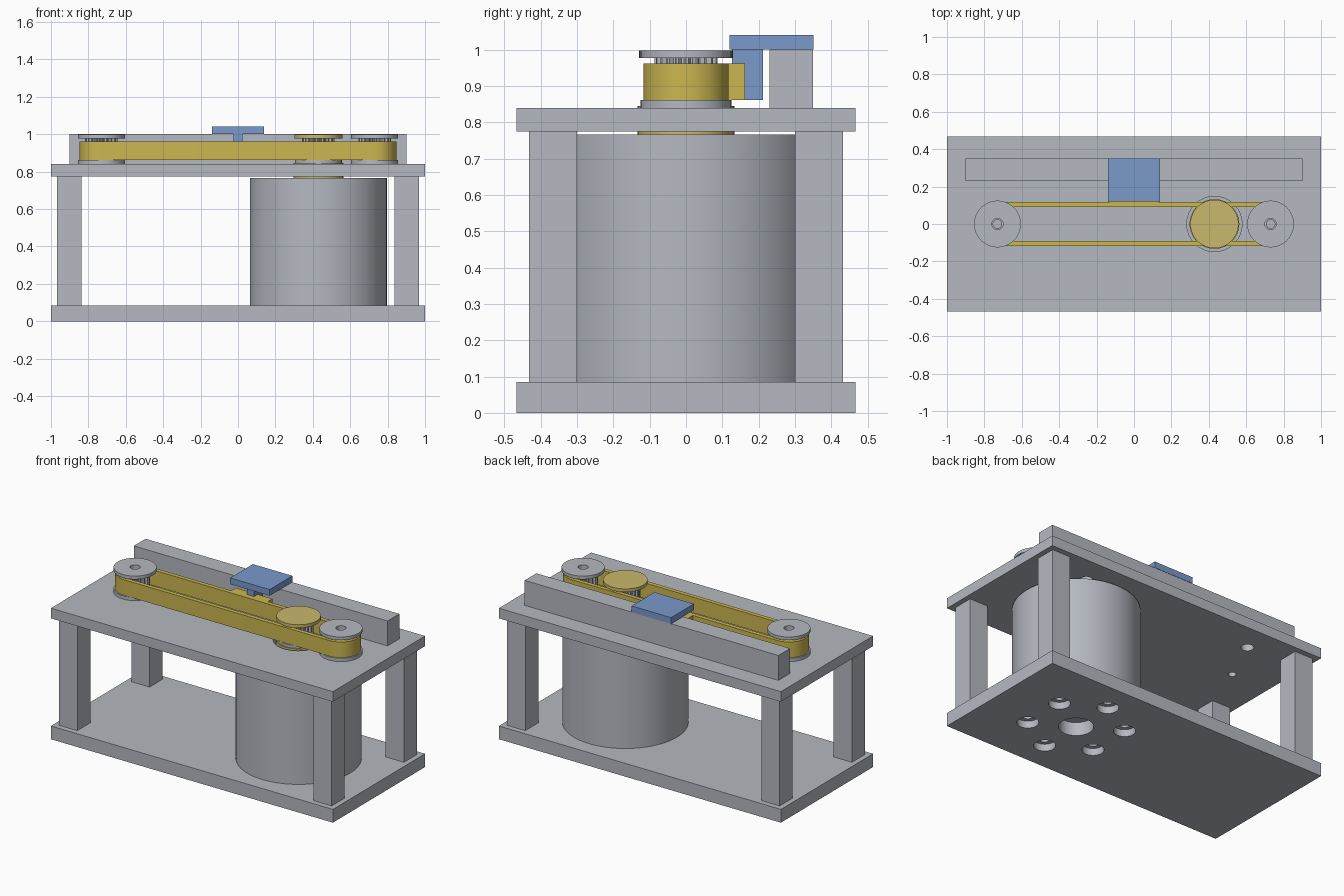
import bpy, bmesh
from math import sin, cos, pi, radians

cube = bpy.data.objects.get("Cube")
if cube:
    bpy.data.objects.remove(cube, do_unlink=True)


def material(name, rgb):
    m = bpy.data.materials.new(name)
    m.use_nodes = True
    m.diffuse_color = (*rgb, 1)
    m.node_tree.nodes["Principled BSDF"].inputs["Base Color"].default_value = (*rgb, 1)
    return m


GREY = material("light grey metal", (0.46, 0.485, 0.53))
YELLOW = material("belt yellow", (0.60, 0.47, 0.08))
BRASS = material("pale yellow", (0.58, 0.48, 0.15))
BLUE = material("carriage blue", (0.195, 0.32, 0.60))


def finish(bm, name, mat):
    bmesh.ops.recalc_face_normals(bm, faces=bm.faces)
    mesh = bpy.data.meshes.new(name)
    bm.to_mesh(mesh)
    bm.free()
    mesh.materials.append(mat)
    ob = bpy.data.objects.new(name, mesh)
    bpy.context.collection.objects.link(ob)
    return ob


def activate(ob):
    bpy.ops.object.select_all(action='DESELECT')
    ob.select_set(True)
    bpy.context.view_layer.objects.active = ob


def smooth(ob):
    activate(ob)
    bpy.ops.object.shade_smooth_by_angle(angle=radians(30))
    return ob


def box(name, mat, x, y, z):
    """Box spanning the three (low, high) ranges."""
    bm = bmesh.new()
    bmesh.ops.create_cube(bm, size=1)
    for v in bm.verts:
        v.co = [r[0] if c < 0 else r[1] for c, r in zip(v.co, (x, y, z))]
    return finish(bm, name, mat)


def cylinder(name, mat, x, y, r, z0, z1, sides=64):
    bm = bmesh.new()
    bmesh.ops.create_cone(bm, cap_ends=True, segments=sides, radius1=r,
                          radius2=r, depth=z1 - z0)
    bmesh.ops.translate(bm, verts=bm.verts, vec=(x, y, (z0 + z1) / 2))
    return smooth(finish(bm, name, mat))


def tube(name, mat, outer, inner, z0, z1):
    """Hollow prism between two outlines with equal point counts."""
    bm = bmesh.new()
    loops = [[bm.verts.new((*p, z)) for p in outline]
             for outline, z in ((outer, z0), (outer, z1), (inner, z1), (inner, z0))]
    n = len(outer)
    for k in range(4):
        a, b = loops[k], loops[(k + 1) % 4]
        for i in range(n):
            j = (i + 1) % n
            bm.faces.new((a[i], a[j], b[j], b[i]))
    return smooth(finish(bm, name, mat))


def circle(x, r, n=48):
    return [(x + r * cos(2 * pi * i / n), r * sin(2 * pi * i / n)) for i in range(n)]


def gear(x, r, depth, teeth):
    n = teeth * 4
    return [(x + (r - depth * (i % 4 > 1)) * cos(2 * pi * i / n),
             (r - depth * (i % 4 > 1)) * sin(2 * pi * i / n)) for i in range(n)]


def stadium(half, r, n=24):
    right = [(half + r * sin(pi * i / n), -r * cos(pi * i / n)) for i in range(n + 1)]
    return right + [(-x, -y) for x, y in right]


def drill(ob, holes):
    """Cut round holes given as (x, y, radius, z0, z1)."""
    for x, y, r, z0, z1 in holes:
        cutter = cylinder("cutter", GREY, x, y, r, z0, z1, 32)
        cutter.hide_render = True
        mod = ob.modifiers.new("hole", 'BOOLEAN')
        mod.operation = 'DIFFERENCE'
        mod.solver = 'EXACT'
        mod.object = cutter
        activate(ob)
        bpy.ops.object.modifier_apply(modifier=mod.name)
        bpy.data.objects.remove(cutter, do_unlink=True)
    smooth(ob)


MOTOR_X, PULLEY_X = 0.43, 0.73
FLOOR, DECK = 0.085, 0.84

# Base plate with a centre hole and a ring of counterbored screw holes
base = box("base_plate", GREY, (-1, 1), (-0.467, 0.467), (0, FLOOR))
holes = [(MOTOR_X, 0, 0.1, -0.1, 0.2)]
for k in range(6):
    a = radians(30 + 60 * k)
    x, y = MOTOR_X + 0.28 * cos(a), 0.28 * sin(a)
    holes += [(x, y, 0.063, -0.1, 0.045), (x, y, 0.036, -0.1, 0.2)]
drill(base, holes)

# Top plate with the motor opening, shaft holes and rail screw holes
top = box("top_plate", GREY, (-1, 1), (-0.467, 0.467), (0.775, DECK))
holes = [(MOTOR_X, 0, 0.148, 0.7, 0.9)]
for s in (-1, 1):
    holes += [(s * PULLEY_X, 0, 0.023, 0.7, 0.9), (s * 0.6, 0.29, 0.037, 0.7, 0.9)]
drill(top, holes)

# Four legs
for sx, side in ((-1, "right"), (1, "left")):
    for sy, end in ((-1, "front"), (1, "back")):
        box(f"{end}_{side}_leg", GREY, sorted((sx * 0.837, sx * 0.967)),
            sorted((sy * 0.3, sy * 0.432)), (FLOOR, 0.775))

# Motor and its output boss
cylinder("motor_body", GREY, MOTOR_X, 0, 0.366, FLOOR, 0.766, 96)
cylinder("motor_boss", BRASS, MOTOR_X, 0, 0.133, 0.766, 0.845)

# Toothed drive pulley on the motor
cylinder("drive_lower_flange", GREY, MOTOR_X, 0, 0.125, 0.845, 0.862)
tube("drive_hub", GREY, gear(MOTOR_X, 0.087, 0.012, 20), circle(MOTOR_X, 0.03, 80),
     0.862, 0.977)
cylinder("drive_upper_flange", BRASS, MOTOR_X, 0, 0.129, 0.977, 0.998)

# Two toothed idler pulleys with open bores
for s, side in ((-1, "right"), (1, "left")):
    x = s * PULLEY_X
    for part, z0, z1 in (("lower", DECK, 0.862), ("upper", 0.977, 0.998)):
        tube(f"{side}_pulley_{part}_flange", GREY, circle(x, 0.125), circle(x, 0.03), z0, z1)
    tube(f"{side}_pulley_hub", GREY, gear(x, 0.087, 0.012, 20), circle(x, 0.03, 80),
         0.862, 0.977)

# Belt loop and the clamp that ties it to the carriage
tube("drive_belt", YELLOW, stadium(PULLEY_X, 0.117), stadium(PULLEY_X, 0.09), 0.862, 0.962)
box("belt_clamp", YELLOW, (-0.13, 0.13), (0.112, 0.163), (0.862, 0.962))

# Guide rail
box("guide_rail", GREY, (-0.9, 0.9), (0.23, 0.349), (DECK, 1.0))

# Carriage: sliding plate and the arm reaching down to the clamp
box("carriage_plate", BLUE, (-0.14, 0.14), (0.12, 0.351), (1.0, 1.04))
box("carriage_arm", BLUE, (-0.025, 0.025), (0.127, 0.212), (0.862, 1.0))
